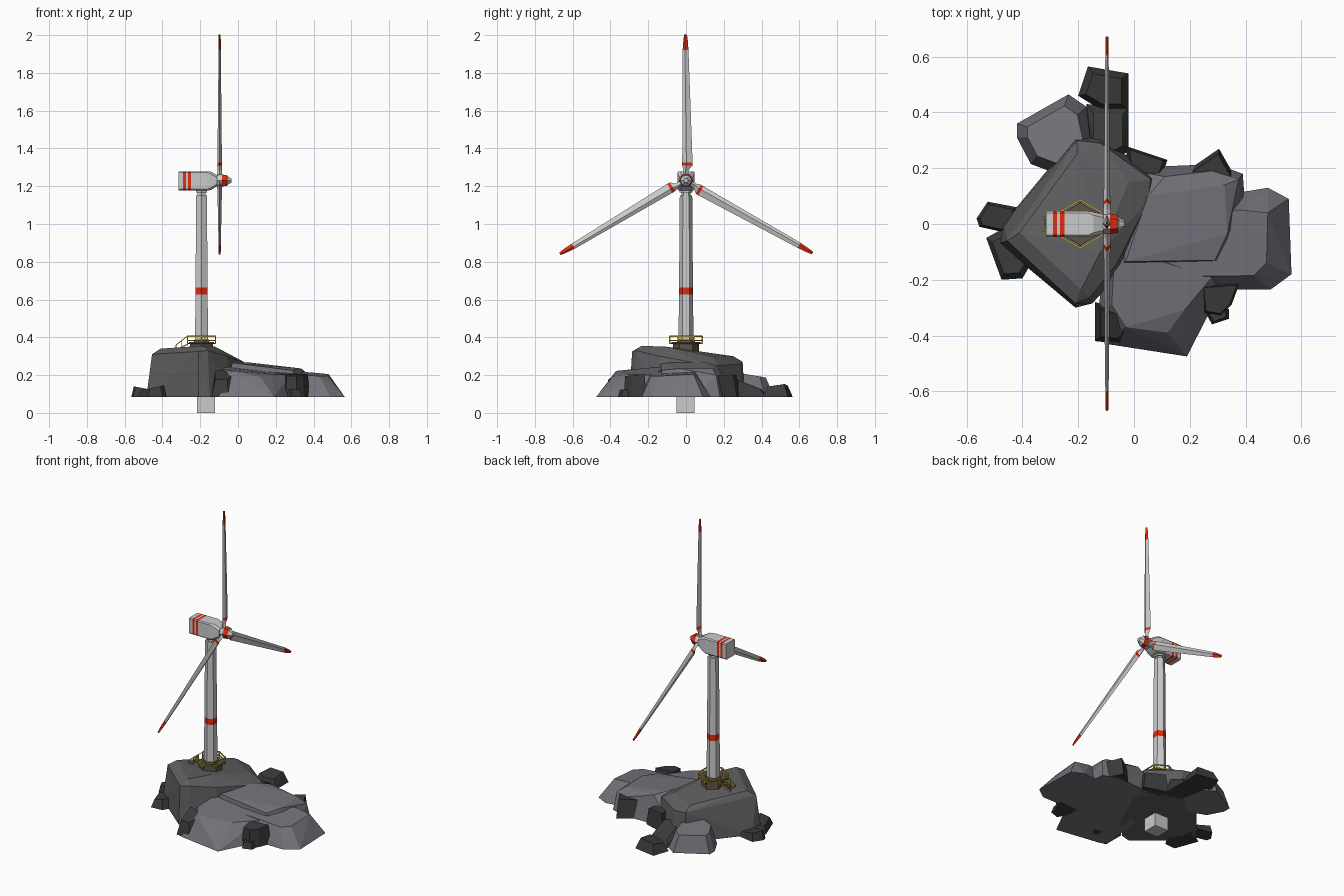
import bpy, bmesh, math
from mathutils import Vector, Matrix

if "Cube" in bpy.data.objects:
    bpy.data.objects.remove(bpy.data.objects["Cube"])

TX, HUB_Z, HUB_X, GROUND = -0.193, 1.23, -0.097, 0.085


def mat(name, *rgb):
    m = bpy.data.materials.new(name)
    m.diffuse_color = (*rgb, 1)
    m.use_nodes = True
    m.node_tree.nodes["Principled BSDF"].inputs["Base Color"].default_value = m.diffuse_color
    return m


WHITE = mat("pale_paint", 0.56, 0.56, 0.56)
RED = mat("red_paint", 0.75, 0.025, 0.005)
YELLOW = mat("yellow_rail", 0.75, 0.5, 0.05)
BROWN = mat("dark_deck", 0.11, 0.09, 0.06)
STONE = mat("main_stone", 0.115, 0.115, 0.12)
PALE = mat("pale_stone", 0.18, 0.17, 0.2)
DARK = mat("dark_stone", 0.042, 0.044, 0.044)


def finish(bm, name, mats):
    bmesh.ops.recalc_face_normals(bm, faces=bm.faces)
    me = bpy.data.meshes.new(name)
    bm.to_mesh(me)
    bm.free()
    for m in mats:
        me.materials.append(m)
    ob = bpy.data.objects.new(name, me)
    bpy.context.collection.objects.link(ob)
    return ob


def loft(name, rings, mats, bands=(), matrix=Matrix()):
    """Skin a stack of rings; the segments listed in bands get the second material."""
    bm = bmesh.new()
    vs = [[bm.verts.new(matrix @ Vector(p)) for p in r] for r in rings]
    n = len(rings[0])
    for k in range(len(vs) - 1):
        for i in range(n):
            j = (i + 1) % n
            f = bm.faces.new((vs[k][i], vs[k][j], vs[k + 1][j], vs[k + 1][i]))
            f.material_index = int(k in bands)
    for k, end in ((0, vs[0]), (len(vs) - 2, vs[-1])):
        bm.faces.new(end).material_index = int(k in bands)
    return finish(bm, name, mats)


def hexagon(r, z, cx=TX):
    return [(cx + r * math.cos(a), r * math.sin(a), z)
            for a in (math.pi / 2 + i * math.pi / 3 for i in range(6))]


def bar(name, a, b, m, r=0.003):
    a, b = Vector(a), Vector(b)
    q = (b - a).to_track_quat('Z', 'Y').to_matrix().to_4x4()
    square = [(-r, -r), (r, -r), (r, r), (-r, r)]
    loft(name, [[(x, y, z) for x, y in square] for z in (0, (b - a).length)],
         [m], matrix=Matrix.Translation(a) @ q)


def box(name, c, s, m):
    bm = bmesh.new()
    bmesh.ops.create_cube(bm, size=1, matrix=Matrix.Translation(c) @ Matrix.Diagonal((*s, 1)))
    return finish(bm, name, [m])


def rock(name, base, top, m):
    """Faceted boulder: hull of a flat base outline and upper points."""
    bm = bmesh.new()
    for p in [(x, y, GROUND) for x, y in base] + top:
        bm.verts.new(p)
    bmesh.ops.convex_hull(bm, input=bm.verts)
    bmesh.ops.delete(bm, geom=[v for v in bm.verts if not v.link_faces], context='VERTS')
    bmesh.ops.dissolve_limit(bm, angle_limit=math.radians(4), verts=bm.verts, edges=bm.edges)
    return finish(bm, name, [m])


def chunk(name, base, h, m=DARK, taper=0.75, tilt=(0, 0)):
    """Small rock whose top is its outline pulled inward and tilted."""
    cx = sum(p[0] for p in base) / len(base)
    cy = sum(p[1] for p in base) / len(base)
    top = []
    for x, y in base:
        dx, dy = (x - cx) * taper, (y - cy) * taper
        top.append((cx + dx, cy + dy, GROUND + h + dx * tilt[0] + dy * tilt[1]))
    return rock(name, base, top, m)


# Main rock carrying the tower
rock("main_rock",
     [(-.485, -.07), (-.47, .0), (-.215, .31), (-.12, .31), (.085, .17), (.075, .08), (-.03, -.16), (-.15, -.285), (-.21, -.3)],
     [(-.455, -.06, .31), (-.205, .3, .27), (-.12, .29, .26), (.06, .16, .25), (.05, .08, .26),
      (-.06, -.14, .3), (-.16, -.265, .33), (-.21, -.285, .325),
      (-.41, -.03, .34), (-.205, .25, .3), (-.19, -.235, .355), (-.12, -.1, .35), (-.02, .15, .295)], STONE)

# Pale rock shelves, running under each other and under the main rock
rock("middle_shelf",
     [(-.05, .2), (.08, .2), (.295, .215), (.39, .18), (.4, .05), (.33, -.14), (-.08, -.16)],
     [(.11, .17, .25), (.325, .14, .235), (.335, -.035, .235), (.29, -.13, .225), (-.03, -.135, .265),
      (.05, .1, .268), (.28, .19, .2), (.375, .16, .2)], PALE)
rock("right_shelf",
     [(.3, .1), (.39, .11), (.48, .13), (.555, .09), (.565, -.18), (.49, -.235), (.3, -.235), (.05, -.22)],
     [(.38, .05, .215), (.48, .04, .205), (.475, -.14, .195), (.43, -.185, .195), (.05, -.19, .22), (.05, 0, .22)], PALE)
rock("front_shelf",
     [(-.1, -.1), (-.1, -.3), (-.14, -.395), (-.1, -.43), (.19, -.475), (.255, -.335), (.33, -.2), (.3, -.1)],
     [(-.07, -.12, .245), (-.08, -.29, .23), (-.03, -.37, .222), (.12, -.39, .19), (.18, -.31, .205), (.28, -.19, .2),
      (.05, -.12, .23)], PALE)
chunk("back_boulder", [(-.42, .36), (-.235, .465), (-.17, .42), (-.14, .28), (-.25, .17), (-.37, .215), (-.42, .31)],
      .115, PALE, .72, (.05, -.15))

# Dark rubble wedged around the edge, each piece running into its neighbour
RUBBLE = [
    ([(-.165, .565), (-.02, .54), (-.02, .41), (-.12, .41), (-.2, .46)], .055, .7, (.1, .15)),
    ([(-.17, .43), (-.02, .42), (-.02, .26), (-.06, .24), (-.17, .28)], .07, .7, (0, -.4)),
    ([(-.03, .28), (.12, .23), (.1, .17), (-.02, .18)], .11, .8, (-.1, 0)),
    ([(.305, .27), (.39, .12), (.33, .06), (.16, .17), (.24, .19)], .11, .82, (0, .1)),
    ([(-.565, .02), (-.525, .08), (-.42, .06), (-.42, -.04), (-.555, -.01)], .045, .8, (-.2, 0)),
    ([(-.53, -.05), (-.44, .0), (-.36, -.125), (-.4, -.195), (-.475, -.2)], .05, .75, (.2, 0)),
    ([(-.14, -.28), (.03, -.33), (-.05, -.43), (-.14, -.42)], .115, .7, (.1, .5)),
    ([(.24, -.22), (.38, -.21), (.35, -.29), (.31, -.33), (.25, -.32)], .115, .85, (0, .1)),
    ([(.24, -.29), (.34, -.305), (.34, -.34), (.28, -.36)], .04, .7, (0, 0)),
]
for i, (outline, h, taper, tilt) in enumerate(RUBBLE):
    chunk(f"rubble_{i + 1}", outline, h, DARK, taper, tilt)

# Foundation block and tower
box("foundation_block", (-.17, -.002, .13), (.096, .096, .26), WHITE)
loft("pedestal", [hexagon(.07, .29), hexagon(.07, .365), hexagon(.076, .367), hexagon(.076, .376)], [BROWN])
loft("tower_foot", [hexagon(.05, .37), hexagon(.044, .388)], [BROWN])
loft("tower", [hexagon(r, z) for r, z in ((.04, .36), (.0372, .626), (.0368, .664), (.033, 1.152))],
     [WHITE, RED], (1,))
loft("yaw_collar", [hexagon(r, z) for r, z in ((.024, 1.15), (.024, 1.166), (.034, 1.168), (.034, 1.185))], [WHITE])

# Platform railing, open towards the steps on the -x side
lo, hi = hexagon(.086, .383), hexagon(.086, .406)
for i in range(6):
    j = (i + 1) % 6
    bar("rail_post", (*hi[i][:2], .365), hi[i], YELLOW)
    bar("deck_bracket", hexagon(.07, .368)[i], (*hi[i][:2], .368), BROWN)
    for name, r in (("lower_rail", lo), ("upper_rail", hi)):
        a, b = Vector(r[i]), Vector(r[j])
        if i == 1:
            bar(name, a, a.lerp(b, .22), YELLOW)
            bar(name, a.lerp(b, .78), b, YELLOW)
        else:
            bar(name, a, b, YELLOW)

# Steps with handrails
for i in range(4):
    box("step", (-.272 - .014 * i, 0, .36 - .007 * i), (.013, .044, .005), BROWN)
for y in (-.024, .024):
    bar("handrail", (-.268, y, .406), (-.328, y, .36), YELLOW, .0022)
    bar("stringer", (-.255, y, .37), (-.328, y, .335), YELLOW, .0022)
    for x, z in ((-.268, .406), (-.298, .383), (-.328, .36)):
        bar("handrail_post", (x, y, z - .04), (x, y, z), YELLOW, .0022)


# Nacelle: box sections along x with small chamfers, two red stripes
def section(x, w, z0, z1, c=.006):
    return [(x, y, z) for y, z in ((-w + c, z0), (w - c, z0), (w, z0 + c), (w, z1 - c),
                                   (w - c, z1), (-w + c, z1), (-w, z1 - c), (-w, z0 + c))]


loft("nacelle",
     [section(x, .046, 1.178, 1.279) for x in (-.315, -.29, -.276, -.265, -.25, -.165)] +
     [section(-.145, .043, 1.179, 1.278, .012), section(-.11, .035, 1.2, 1.258, .012)], [WHITE, RED], (1, 3))

# Hub and spinner, turned about x
to_x = Matrix.Translation((0, 0, HUB_Z)) @ Matrix.Rotation(math.pi / 2, 4, 'Y')
loft("hub", [hexagon(r, x, 0) for x, r in
             ((-.12, .024), (-.112, .033), (-.086, .037), (-.058, .032), (-.05, .022), (-.034, .012))],
     [WHITE, RED], (2,), to_x)

# Three blades: diamond sections (distance, trailing y, leading y, half thickness)
SECTIONS = [(.015, -.014, .014, .014), (.055, -.013, .013, .012), (.079, -.02, .034, .013), (.095, -.02, .035, .012),
            (.69, -.018, .013, .006), (.74, -.014, .01, .006), (.772, -.01, .005, .005)]
for k in range(3):
    m = Matrix.Translation((HUB_X, 0, HUB_Z)) @ Matrix.Rotation(k * math.tau / 3, 4, 'X')
    loft(f"blade_{k + 1}", [[(0, a, d), (t, a + .4 * (b - a), d), (0, b, d), (-t, a + .4 * (b - a), d)]
                            for d, a, b, t in SECTIONS], [WHITE, RED], (2, 4, 5), m)
